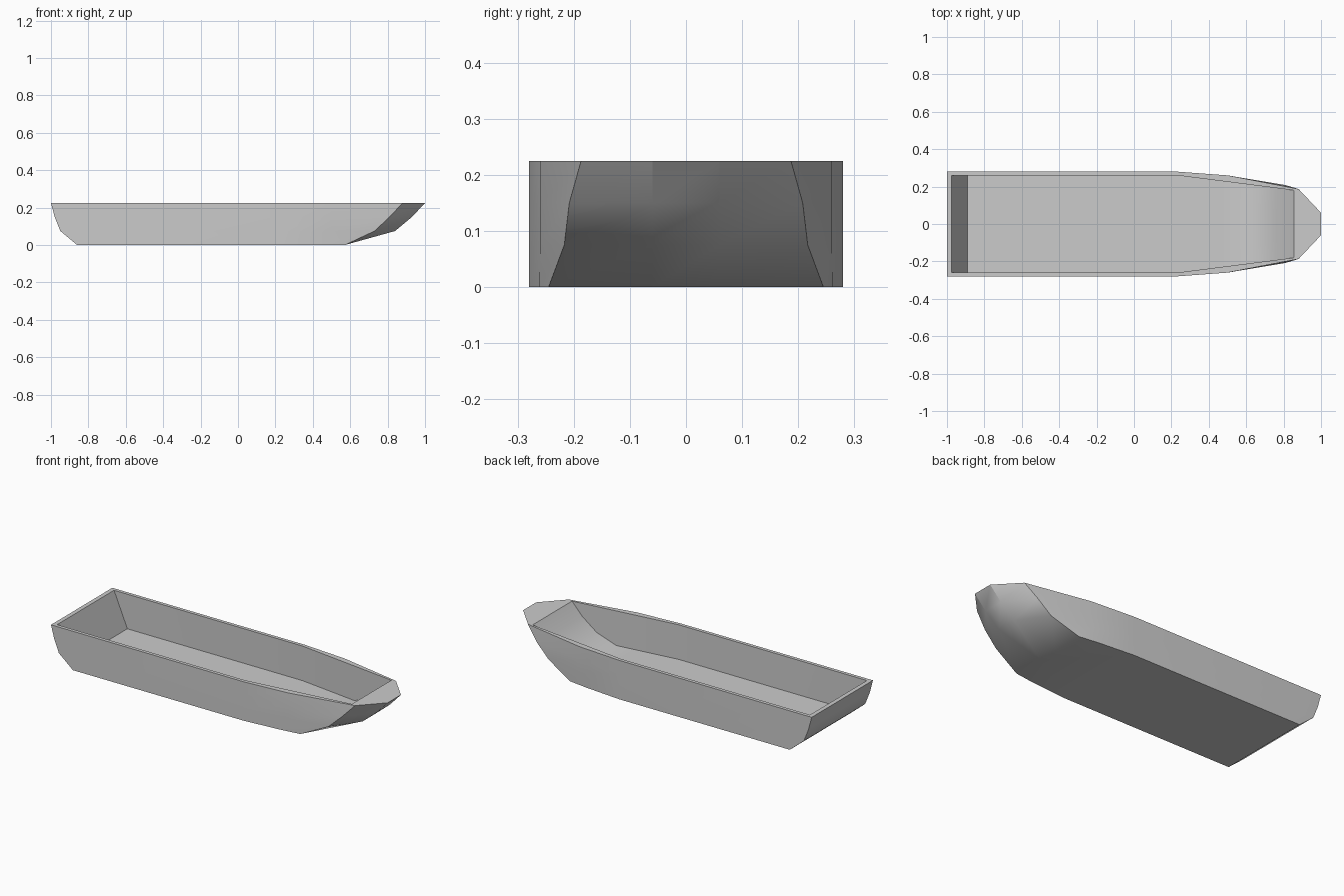
import bpy, bmesh, math

if "Cube" in bpy.data.objects:
    bpy.data.objects.remove(bpy.data.objects["Cube"])


def ring(bm, z, half):
    """Closed loop from a stern-to-bow half outline mirrored across y = 0."""
    pts = [(x, -y) for x, y in half] + [(x, y) for x, y in reversed(half)]
    return [bm.verts.new((x, y, z)) for x, y in pts]


def inner_half(stern, bow):
    """Inside outline: straight sides tapering towards the bow."""
    side = lambda x: 0.26 - (x - 0.23) * 0.08 / 0.625
    return [(stern, 0.26), (0.23, 0.26), (0.48, side(0.48)),
            (bow, side(bow)), (bow, 0.06)]


bm = bmesh.new()

# Outer shell: z, stern x, shoulder (x, y), crease (x, y), bow tip x
outer = [
    (0.0, -0.86, (0.45, 0.261), (0.57, 0.245), 0.57),
    (0.075, -0.95, (0.50, 0.26), (0.73, 0.217), 0.84),
    (0.15, -0.98, (0.50, 0.26), (0.81, 0.208), 0.93),
    (0.225, -1.0, (0.50, 0.26), (0.88, 0.187), 1.0),
]
rings = [ring(bm, z, [(s, 0.28), (0.23, 0.28), mid, crease, (tip, 0.06)])
         for z, s, mid, crease, tip in outer]

# Inner well, from the rim down to the floor: z, stern x, bow x
inner = [(0.225, -0.975, 0.855), (0.15, -0.943, 0.795),
         (0.075, -0.911, 0.71), (0.025, -0.89, 0.595)]
rings += [ring(bm, z, inner_half(s, b)) for z, s, b in inner]

# Skin between loops, then keel bottom and floor
for a, b in zip(rings, rings[1:]):
    n = len(a)
    for i in range(n):
        j = (i + 1) % n
        bm.faces.new((a[i], a[j], b[j], b[i]))
bm.faces.new(rings[0][::-1])
bm.faces.new(rings[-1])
bmesh.ops.recalc_face_normals(bm, faces=bm.faces[:])

mesh = bpy.data.meshes.new("boat_hull")
bm.to_mesh(mesh)
bm.free()
hull = bpy.data.objects.new("boat_hull", mesh)
bpy.context.collection.objects.link(hull)
bpy.context.view_layer.objects.active = hull
hull.select_set(True)
bpy.ops.object.shade_smooth_by_angle(angle=math.radians(32))
